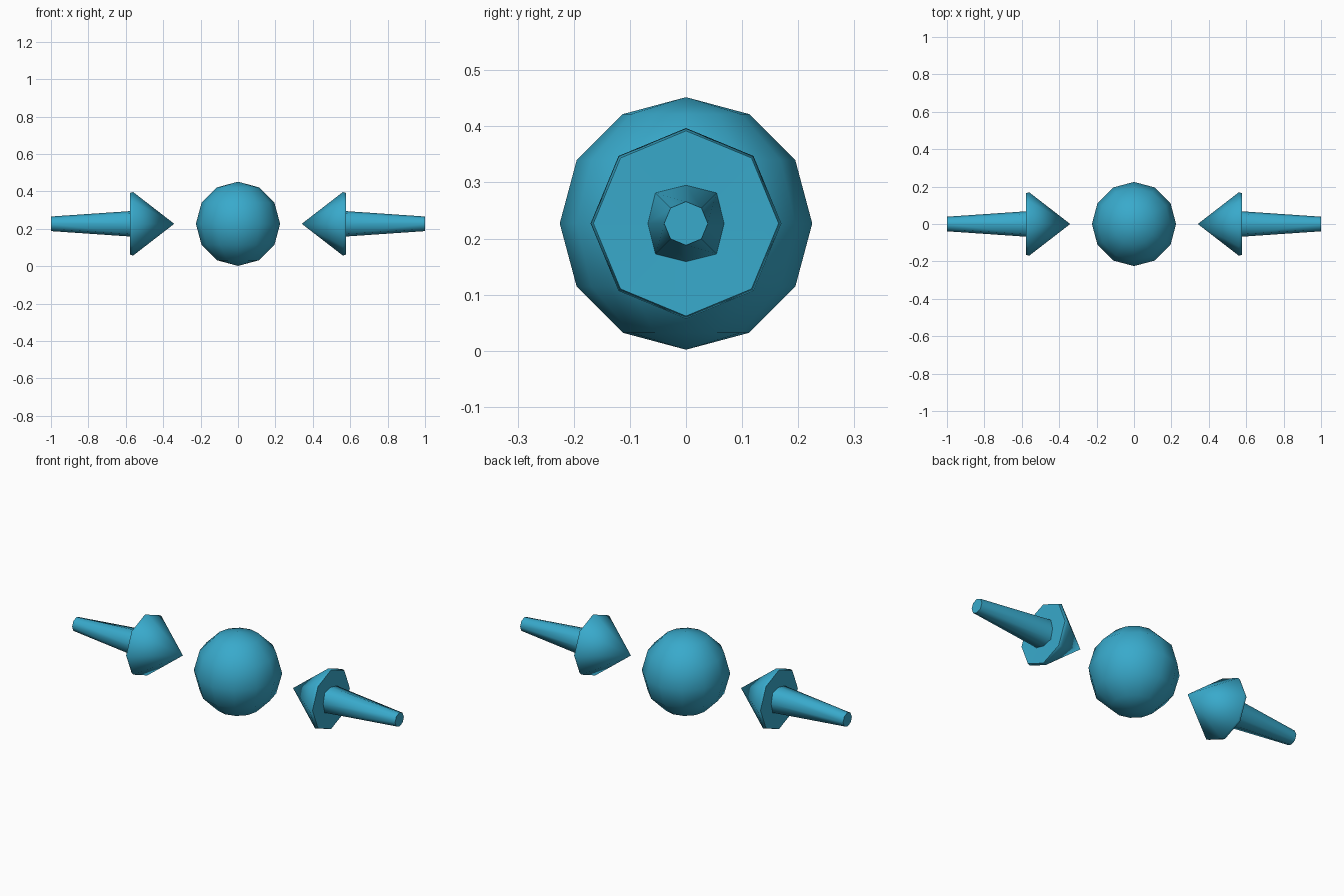
import bpy, bmesh
from math import sin, cos, pi, radians

if "Cube" in bpy.data.objects:
    bpy.data.objects.remove(bpy.data.objects["Cube"])

CZ = 0.227  # height of the common axis

teal = bpy.data.materials.new("teal")
teal.diffuse_color = (0.04, 0.40, 0.60, 1)
teal.use_nodes = True
teal.node_tree.nodes["Principled BSDF"].inputs["Base Color"].default_value = teal.diffuse_color


def finish(name, bm, angle):
    bmesh.ops.recalc_face_normals(bm, faces=bm.faces)
    mesh = bpy.data.meshes.new(name)
    bm.to_mesh(mesh)
    bm.free()
    mesh.materials.append(teal)
    ob = bpy.data.objects.new(name, mesh)
    bpy.context.collection.objects.link(ob)
    ob.location.z = CZ
    bpy.ops.object.select_all(action='DESELECT')
    ob.select_set(True)
    bpy.context.view_layer.objects.active = ob
    bpy.ops.object.shade_smooth_by_angle(angle=radians(angle))


def arrow(name, side):
    # rings: distance from centre, radius on the axes, radius on the diagonals
    profile = [(1.0, 0.039, 0.039), (0.575, 0.068, 0.077),
               (0.577, 0.165, 0.165), (0.561, 0.170, 0.170)]
    bm = bmesh.new()
    rings = []
    for x, r_axis, r_diag in profile:
        ring = []
        for i in range(8):
            r = r_diag if i % 2 else r_axis
            a = i * pi / 4
            ring.append(bm.verts.new((side * x, r * cos(a), r * sin(a))))
        rings.append(ring)
    for a, b in zip(rings, rings[1:]):
        for i in range(8):
            j = (i + 1) % 8
            bm.faces.new((a[i], a[j], b[j], b[i]))
    # end cap and pointed tip
    bm.faces.new(rings[0])
    tip = bm.verts.new((side * 0.341, 0, 0))
    for i in range(8):
        bm.faces.new((rings[-1][i], rings[-1][(i + 1) % 8], tip))
    finish(name, bm, 60)


# central ball
bm = bmesh.new()
bmesh.ops.create_uvsphere(bm, u_segments=12, v_segments=6, radius=0.225)
finish("ball", bm, 60)

# two arrows pointing at the ball
arrow("left_arrow", -1)
arrow("right_arrow", 1)
